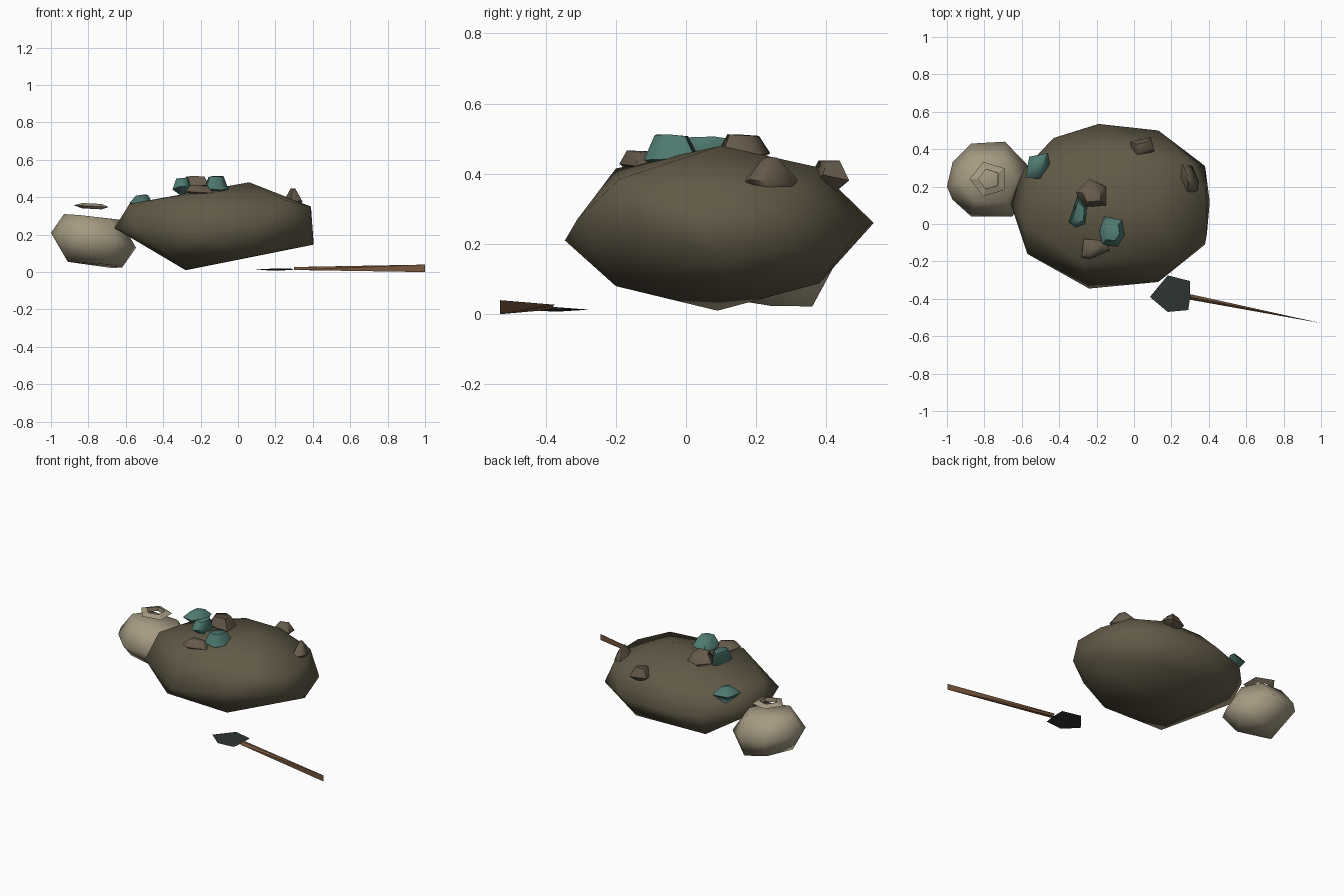
import bpy, bmesh, math, random
from mathutils import Vector

random.seed(4)
if "Cube" in bpy.data.objects:
    bpy.data.objects.remove(bpy.data.objects["Cube"], do_unlink=True)


def material(name, rgb):
    m = bpy.data.materials.new(name)
    m.use_nodes = True
    m.diffuse_color = (*rgb, 1)
    bsdf = next(n for n in m.node_tree.nodes if n.type == "BSDF_PRINCIPLED")
    bsdf.inputs["Base Color"].default_value = (*rgb, 1)
    bsdf.inputs["Roughness"].default_value = 0.9
    return m


earth = material("earth brown", (0.122, 0.102, 0.063))
cloth = material("sack cloth", (0.38, 0.325, 0.225))
teal = material("teal ore", (0.075, 0.19, 0.16))
stone = material("stone brown", (0.13, 0.102, 0.068))
wood = material("handle wood", (0.18, 0.092, 0.045))
iron = material("dark iron", (0.027, 0.036, 0.033))


def smooth(obj, degrees):
    bpy.ops.object.select_all(action="DESELECT")
    obj.select_set(True)
    bpy.context.view_layer.objects.active = obj
    bpy.ops.object.shade_smooth_by_angle(angle=math.radians(degrees))


def hull(name, points, mat, degrees):
    """Faceted solid wrapped around a few corner points."""
    bm = bmesh.new()
    for p in points:
        bm.verts.new(p)
    bmesh.ops.convex_hull(bm, input=bm.verts[:])
    loose = [v for v in bm.verts if not v.link_faces]
    bmesh.ops.delete(bm, geom=loose, context="VERTS")
    bmesh.ops.recalc_face_normals(bm, faces=bm.faces[:])
    mesh = bpy.data.meshes.new(name)
    bm.to_mesh(mesh)
    bm.free()
    mesh.materials.append(mat)
    obj = bpy.data.objects.new(name, mesh)
    bpy.context.collection.objects.link(obj)
    smooth(obj, degrees)


# Earth mound: lower corners, rim, shoulder and peak
mound_low = [(-.28, .09, .01), (.06, -.2, .08), (-.38, -.2, .09), (.1, .38, .088),
             (-.41, .38, .1)]
mound_rim = [(-.24, -.345, .21), (.13, -.31, .27), (.38, -.11, .24), (.405, .12, .147),
             (.38, .31, .21), (.13, .5, .25), (-.19, .535, .26), (-.43, .46, .25),
             (-.59, .29, .27), (-.66, .11, .235), (-.57, -.16, .25)]
mound_top = [(-.58, .0, .365), (-.5, .26, .37), (-.28, -.2, .415), (.25, -.19, .385),
             (.39, -.05, .35), (.385, .15, .352), (.3, .33, .365), (.05, .37, .42),
             (-.2, .37, .42), (.06, .1, .48)]
hull("earth_mound", mound_low + mound_rim + mound_top, earth, 180)

# Sack body
sack_low = [(-.91, .18, .055), (-.83, .34, .05), (-.68, .36, .022), (-.62, .24, .024),
            (-.68, .14, .04)]
sack_rim = [(-1, .2, .21), (-.97, .33, .2), (-.87, .43, .18), (-.69, .44, .17),
            (-.545, .29, .13), (-.57, .17, .14), (-.65, .04, .17), (-.87, .04, .18),
            (-.97, .13, .2)]
sack_top = [(-.93, .22, .31), (-.86, .33, .305), (-.69, .35, .285), (-.63, .24, .28),
            (-.68, .12, .285), (-.85, .12, .305)]
hull("sack_body", sack_low + sack_rim + sack_top, cloth, 180)

# Open sack mouth hovering above the body
bpy.ops.mesh.primitive_torus_add(major_segments=5, minor_segments=3, major_radius=.073,
                                 minor_radius=.03, location=(-.775, .24, .352),
                                 rotation=(0, math.radians(-3), math.pi))
mouth = bpy.context.object
mouth.name = "sack_mouth"
mouth.scale = (1, .95, .55)
mouth.data.materials.append(cloth)
smooth(mouth, 25)


def rock(name, outline, heights, crown, mat):
    """Chunky lump: pointed base, belly along the outline, shrunken crown."""
    base, belly, top = heights
    belly_points = [Vector((x, y, belly + random.uniform(-.012, .012)))
                    for x, y in outline]
    center = sum(belly_points, Vector()) / len(outline)
    points = [Vector((center.x, center.y, base))] + belly_points
    for p in belly_points:
        c = center.lerp(p, crown)
        points.append(Vector((c.x, c.y, top - random.uniform(0, .01))))
    hull(name, points, mat, 60)


# Teal ore lumps
rock("ore_front", [(-.185, -.04), (-.16, .04), (-.06, .025), (-.05, -.06), (-.09, -.12),
                   (-.17, -.11)], (.4, .45, .515), .6, teal)
rock("ore_middle", [(-.35, .01), (-.3, .16), (-.25, .1), (-.26, .0), (-.31, -.02)],
     (.4, .45, .508), .65, teal)
rock("ore_side", [(-.58, .25), (-.56, .36), (-.46, .38), (-.45, .32), (-.5, .24)],
     (.3, .365, .415), .5, teal)

# Brown stones
rock("stone_middle", [(-.31, .17), (-.24, .24), (-.15, .2), (-.15, .1), (-.27, .09)],
     (.4, .45, .517), .6, stone)
rock("stone_front", [(-.28, -.18), (-.24, -.19), (-.13, -.14), (-.14, -.09), (-.27, -.08)],
     (.38, .43, .467), .6, stone)
rock("stone_back", [(-.02, .44), (.09, .465), (.11, .39), (.0, .345)],
     (.335, .385, .44), .5, stone)
rock("stone_left", [(.24, .25), (.26, .32), (.31, .31), (.345, .23), (.34, .18), (.28, .155)],
     (.31, .375, .448), .25, stone)

# Tool head: flat six-sided plate with a slight ridge
outline = [(.18, -.275), (.3, -.305), (.3, -.39), (.29, -.46), (.18, -.47), (.085, -.39)]
hull("tool_head", [(x, y, .013) for x, y in outline]
     + [(.21, -.37, .02), (.28, -.38, .02), (.21, -.37, .007)], iron, 30)

# Tool handle: broad at the head, narrowing to an upright edge at the far end
handle = [(.3, -.375, .027), (.3, -.39, .026), (.3, -.405, .011), (.3, -.385, .013)]
hull("tool_handle", handle + [(1, -.53, 0), (1, -.53, .04)], wood, 30)
